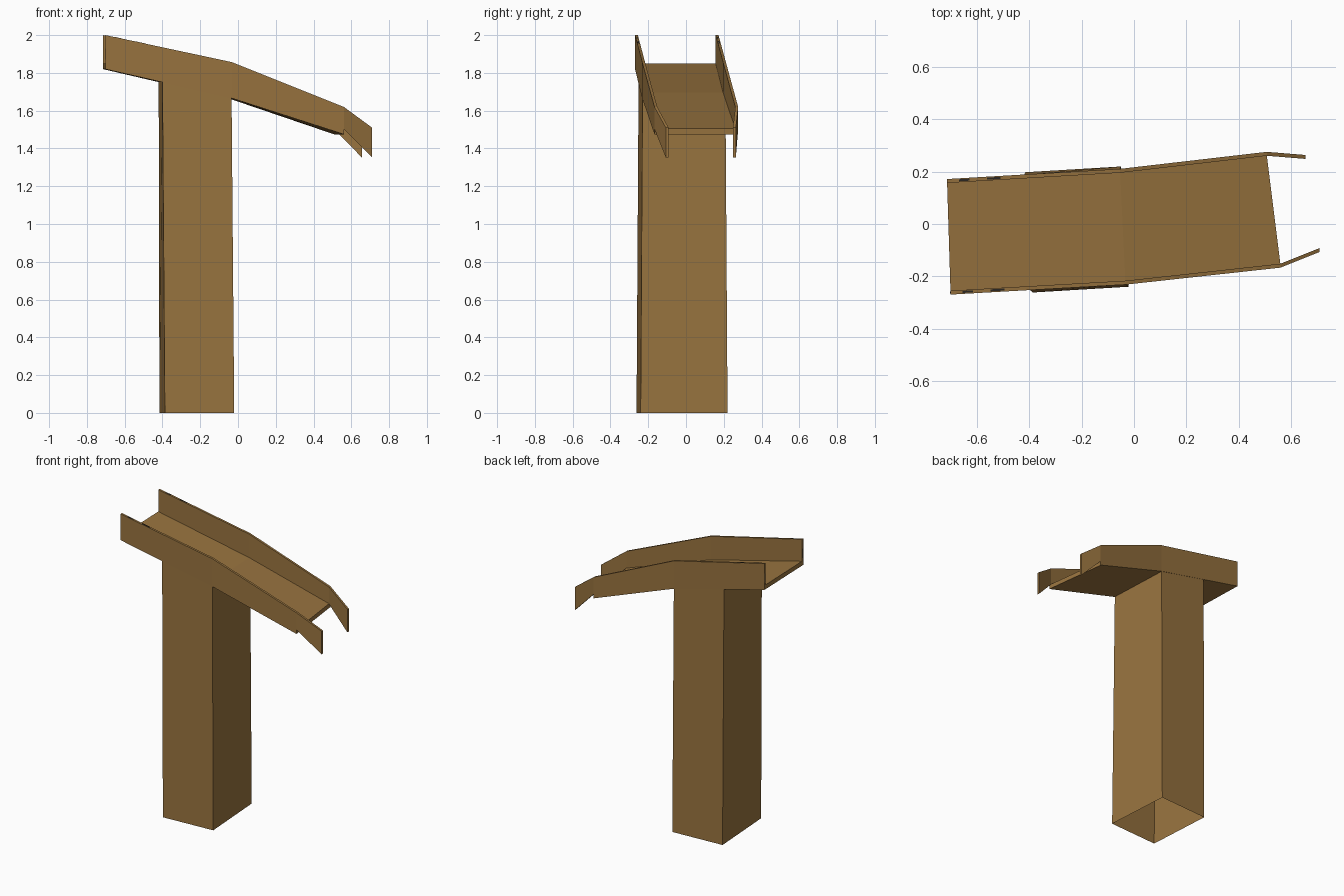
import bpy

if "Cube" in bpy.data.objects:
    bpy.data.objects.remove(bpy.data.objects["Cube"])


def flat(name, r, g, b):
    m = bpy.data.materials.new(name)
    m.diffuse_color = (r, g, b, 1)
    m.use_nodes = True
    m.node_tree.nodes["Principled BSDF"].inputs["Base Color"].default_value = m.diffuse_color
    return m


wood = flat("brown wood", 0.318, 0.174, 0.05)
dark = flat("dark grain", 0.025, 0.022, 0.018)

T = 0.015   # side wall thickness
F = 0.03    # floor thickness


def make(name, verts, faces, mat=wood):
    me = bpy.data.meshes.new(name)
    me.from_pydata(verts, [], faces)
    me.materials.append(mat)
    ob = bpy.data.objects.new(name, me)
    bpy.context.collection.objects.link(ob)
    return ob


def loft(name, rings, mat=wood):
    """Closed solid through a row of four-cornered cross-sections."""
    verts = [p for r in rings for p in r]
    n = len(rings)
    faces = [(0, 1, 2, 3), tuple(4 * (n - 1) + k for k in (3, 2, 1, 0))]
    for i in range(n - 1):
        for k in range(4):
            a, b = 4 * i + k, 4 * i + (k + 1) % 4
            faces.append((a, a + 4, b + 4, b))
    return make(name, verts, faces, mat)


# Outer plan points of each wall: start, bend, floor end, tip
front = [(-0.702, -0.27), (-0.033, -0.232), (0.56, -0.167), (0.71, -0.107)]
back = [(-0.715, 0.172), (-0.053, 0.211), (0.508, 0.276), (0.656, 0.264)]
top = [2.0, 1.857, 1.62, 1.51]
low = [1.82, 1.666, 1.475, 1.352]
TAIL = 1.503  # raised underside where the tail begins


def wall_ring(p, inward, zl, zt):
    (x, y), yi = p, p[1] + inward
    ring = [(x, y, zl), (x, yi, zl), (x, yi, zt), (x, y, zt)]
    return ring if inward > 0 else [ring[k] for k in (1, 0, 3, 2)]


for name, plan, inward in (("front_wall", front, T), ("back_wall", back, -T)):
    # Side walls with turned-down tails
    loft(name, [wall_ring(plan[i], inward, low[i], top[i]) for i in range(3)])
    loft(name + "_tail", [wall_ring(plan[2], inward, TAIL, top[2]),
                          wall_ring(plan[3], inward, low[3], top[3])])
    # Dark grain marks on the top edge
    (xa, ya), (xb, yb) = plan[:2]
    for n, span in enumerate(((0.07, 0.13), (0.23, 0.31))):
        loft(f"{name}_top_mark_{n}", [
            wall_ring((xa + t * (xb - xa), ya + t * (yb - ya) + inward * 0.25), inward * 0.5,
                      top[0] + t * (top[1] - top[0]) - 0.001,
                      top[0] + t * (top[1] - top[0]) + 0.001) for t in span], dark)
    # Dark grain mark on the upper end
    loft(name + "_end_mark", [wall_ring((xa + d, ya + inward * 0.25), inward * 0.5, 1.87, 1.93)
                              for d in (-0.001, 0.001)], dark)

# Trough floor between the walls
rings = []
for i in range(3):
    (xf, yf), (xb, yb), z = front[i], back[i], low[i]
    yf, yb = yf + T * 0.9, yb - T * 0.9
    rings.append([(xf, yf, z), (xb, yb, z), (xb, yb, z + F), (xf, yf, z + F)])
loft("trough_floor", rings)

# Hollow column, open at the bottom, tucked just inside the walls at the top
base = [(-0.387, -0.262, 0), (-0.02, -0.24, 0), (-0.05, 0.22, 0), (-0.416, 0.198, 0)]
head = [(-0.40, -0.251, 1.757), (-0.034, -0.23, 1.673),
        (-0.054, 0.209, 1.673), (-0.42, 0.188, 1.757)]
make("column", base + head, [(k, (k + 1) % 4, (k + 1) % 4 + 4, k + 4) for k in range(4)])
